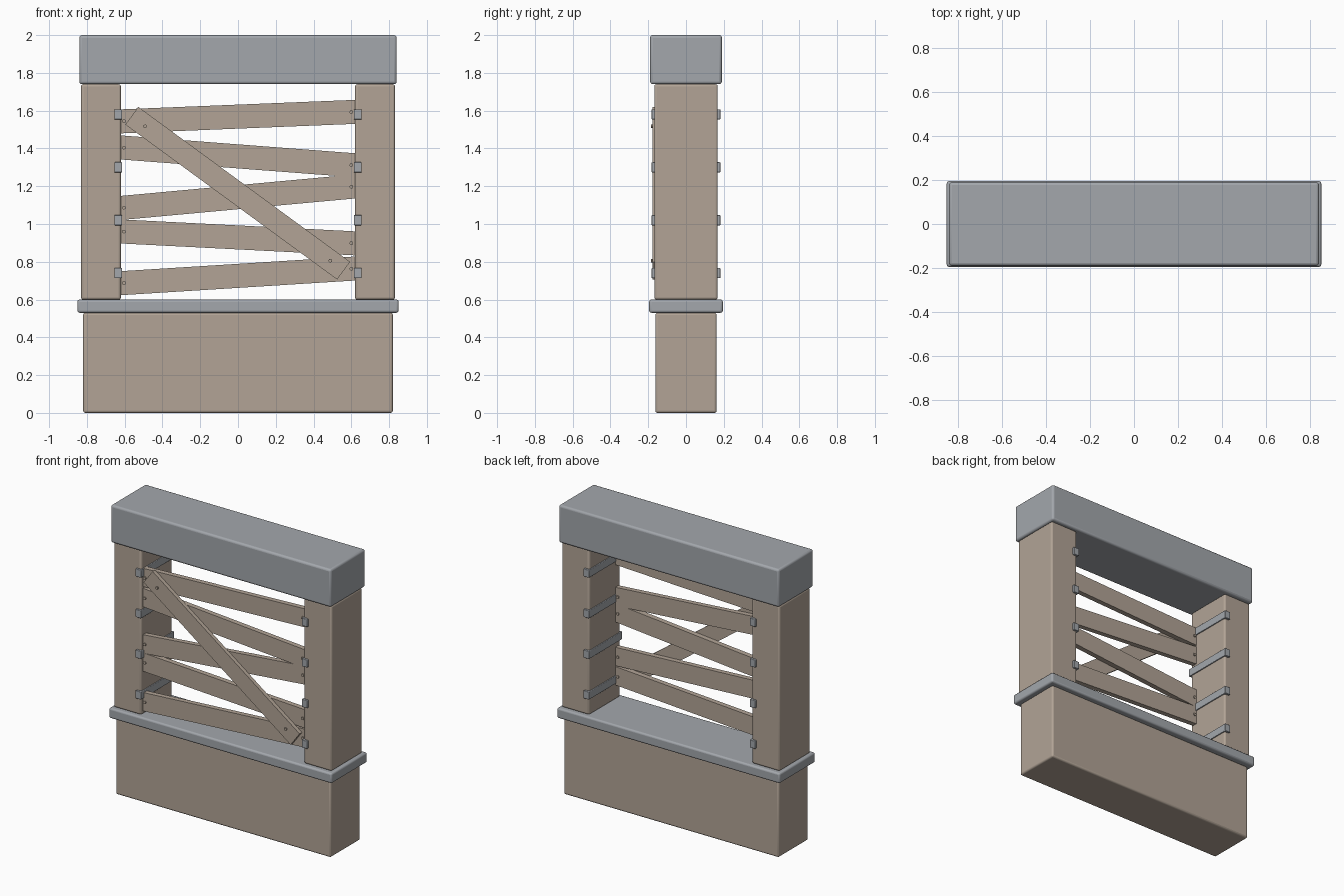
import bpy
import math

default = bpy.data.objects.get("Cube")
if default:
    bpy.data.objects.remove(default, do_unlink=True)


def make_material(name, rgb):
    mat = bpy.data.materials.new(name)
    mat.use_nodes = True
    mat.diffuse_color = (*rgb, 1)
    mat.node_tree.nodes["Principled BSDF"].inputs["Base Color"].default_value = (*rgb, 1)
    return mat


TAN = make_material("warm_tan", (0.445, 0.371, 0.305))
GREY = make_material("cool_grey", (0.366, 0.386, 0.413))


def box(name, size, centre, mat, bevel=0.0, tilt=0.0):
    """Box with optional rounded edges, tilted about the depth axis."""
    bpy.ops.mesh.primitive_cube_add(size=1, location=centre)
    obj = bpy.context.object
    obj.name = name
    obj.scale = size
    bpy.ops.object.transform_apply(location=False, rotation=False, scale=True)
    obj.rotation_euler.y = tilt
    obj.data.materials.append(mat)
    if bevel:
        mod = obj.modifiers.new("rounded_edges", "BEVEL")
        mod.width = bevel
        mod.segments = 3
        bpy.ops.object.shade_smooth_by_angle(angle=math.radians(35))
    return obj


def plank(name, start, end, width, y_front, y_back):
    """Board running between two (x, z) points."""
    dx, dz = end[0] - start[0], end[1] - start[1]
    centre = ((start[0] + end[0]) / 2, (y_front + y_back) / 2, (start[1] + end[1]) / 2)
    size = (math.hypot(dx, dz), y_back - y_front, width)
    box(name, size, centre, TAN, tilt=-math.atan2(dz, dx))


def nail(name, x, z, y_front, y_back):
    bpy.ops.mesh.primitive_cylinder_add(
        vertices=8, radius=0.01, depth=y_back - y_front,
        location=(x, (y_front + y_back) / 2, z), rotation=(math.pi / 2, 0, 0))
    obj = bpy.context.object
    obj.name = name
    obj.data.materials.append(TAN)


# Wall below the opening, sill and lintel
box("base_wall", (1.64, 0.324, 0.53), (0, 0, 0.265), TAN, 0.012)
box("sill", (1.70, 0.39, 0.07), (0, 0, 0.565), GREY, 0.012)
box("lintel", (1.68, 0.38, 0.26), (0, 0, 1.87), GREY, 0.014)

# Posts with metal bars set into their inner faces
for side, s in (("right", -1), ("left", 1)):
    box(f"{side}_post", (0.211, 0.336, 1.14), (s * 0.7255, 0, 1.17), TAN, 0.012)
    for i in range(4):
        box(f"{side}_bar_{i + 1}", (0.042, 0.364, 0.054),
            (s * 0.634, 0, 1.58 - 0.28 * i), GREY, 0.004)

# Crooked boards across the opening: centre height at each end
REACH = 0.63
boards = [(1.543, 1.594), (1.406, 1.31), (1.084, 1.2), (0.961, 0.897), (0.686, 0.765)]
for i, (z0, z1) in enumerate(boards, 1):
    plank(f"board_{i}", (-REACH, z0), (REACH, z1), 0.127, -0.15, -0.115)
    for side, x in (("right", -0.604), ("left", 0.6)):
        z = z0 + (z1 - z0) * (x + REACH) / (2 * REACH)
        nail(f"board_{i}_{side}_nail", x, z, -0.158, -0.108)

# Diagonal board nailed over the front
plank("diagonal_board", (-0.562, 1.573), (0.559, 0.753), 0.116, -0.177, -0.15)
nail("diagonal_top_nail", -0.492, 1.517, -0.185, -0.16)
nail("diagonal_bottom_nail", 0.489, 0.806, -0.185, -0.16)
